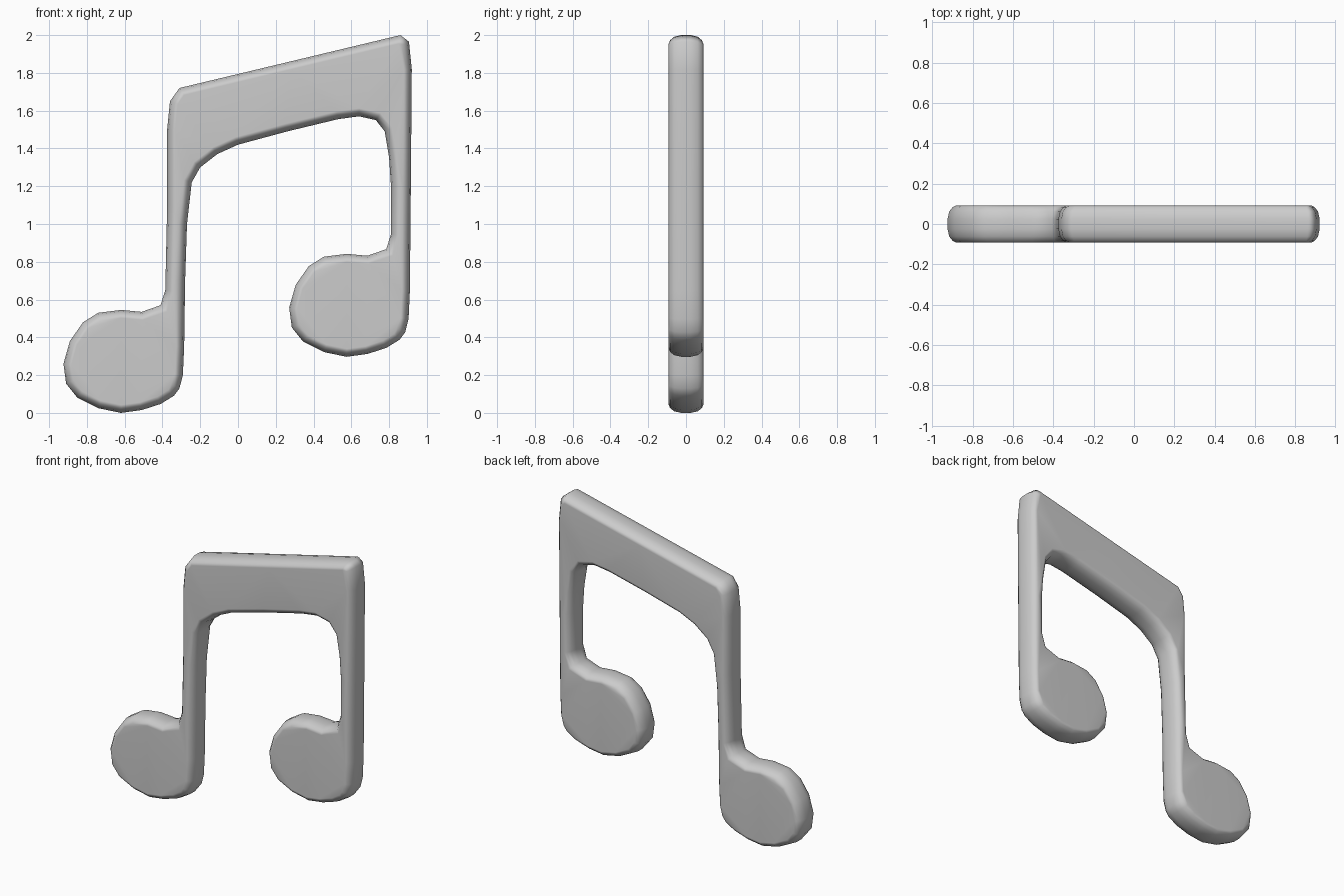
import bpy, bmesh
from mathutils import Vector

if "Cube" in bpy.data.objects:
    bpy.data.objects.remove(bpy.data.objects["Cube"])

# Note head outline, clockwise from the stem's lower right to the stem notch
HEAD = [(-0.285, 0.35), (-0.292, 0.20), (-0.31, 0.13), (-0.34, 0.09), (-0.41, 0.047),
        (-0.51, 0.015), (-0.62, 0.0), (-0.74, 0.025), (-0.85, 0.08), (-0.91, 0.155),
        (-0.924, 0.26), (-0.89, 0.38), (-0.82, 0.48), (-0.74, 0.53), (-0.62, 0.545),
        (-0.51, 0.535), (-0.41, 0.57), (-0.385, 0.65)]
# Outer edge of the left stem and beam, and the inner edge of the arch
OUTER = [(-0.375, 1.1), (-0.375, 1.5), (-0.36, 1.65), (-0.31, 1.72), (0.275, 1.86), (0.86, 2.0),
         (0.905, 1.965), (0.92, 1.82), (0.915, 1.2)]
INNER = [(0.81, 1.2), (0.80, 1.35), (0.777, 1.49), (0.73, 1.55), (0.64, 1.57),
         (0.53, 1.555), (0.26, 1.49), (0.0, 1.42), (-0.11, 1.37), (-0.20, 1.30),
         (-0.245, 1.22), (-0.27, 1.0), (-0.28, 0.7)]
right_head = [(x + 1.195, z + 0.297) for x, z in HEAD]
outline = [Vector(p) for p in HEAD + OUTER + right_head + INNER]


def inset(points, d):
    """Mitred inward offset of a clockwise outline."""
    out = []
    for i, p in enumerate(points):
        a = (p - points[i - 1]).normalized()
        b = (points[(i + 1) % len(points)] - p).normalized()
        na, nb = Vector((a.y, -a.x)), Vector((b.y, -b.x))
        out.append(p + (na + nb) * (d / (1 + na.dot(nb))))
    return out


# Rounded edge: (inset, depth) of each ring from front to back
SECTION = [(0.042, -0.092), (0.025, -0.084), (0.008, -0.062), (0, -0.025),
           (0, 0.025), (0.008, 0.062), (0.025, 0.084), (0.042, 0.092)]
bm = bmesh.new()
rings = [[bm.verts.new((p.x, y, p.y)) for p in inset(outline, d)] for d, y in SECTION]
n = len(outline)
for a, b in zip(rings, rings[1:]):
    for i in range(n):
        j = (i + 1) % n
        bm.faces.new((a[i], a[j], b[j], b[i]))
caps = [bm.faces.new(rings[0]), bm.faces.new(rings[-1])]
bmesh.ops.recalc_face_normals(bm, faces=bm.faces)
bmesh.ops.triangulate(bm, faces=caps)

mesh = bpy.data.meshes.new("beamed_note")
bm.to_mesh(mesh)
bm.free()
mesh.shade_smooth()
note = bpy.data.objects.new("beamed_note", mesh)
bpy.context.collection.objects.link(note)
# Keep the broad faces flat while the rim shades round
note.modifiers.new("face_normals", 'WEIGHTED_NORMAL').weight = 50
